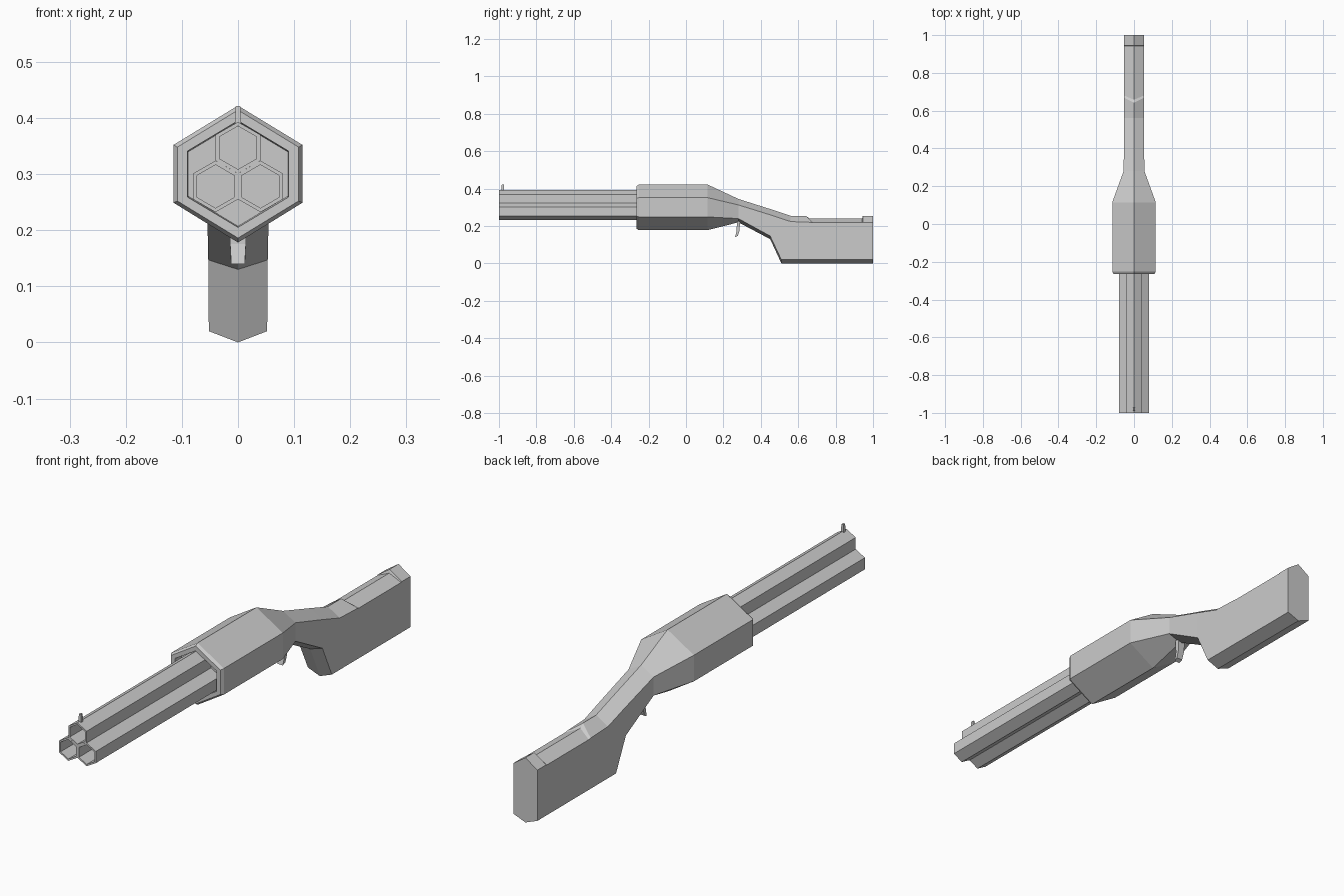
import bpy, bmesh, math

if "Cube" in bpy.data.objects:
    bpy.data.objects.remove(bpy.data.objects["Cube"])


def finish(bm, name):
    bmesh.ops.recalc_face_normals(bm, faces=bm.faces)
    me = bpy.data.meshes.new(name)
    bm.to_mesh(me)
    bm.free()
    ob = bpy.data.objects.new(name, me)
    bpy.context.collection.objects.link(ob)
    return ob


def loft(name, rings):
    """Skin a list of closed point rings and cap both ends."""
    bm = bmesh.new()
    vr = [[bm.verts.new(p) for p in r] for r in rings]
    n = len(rings[0])
    for a, b in zip(vr, vr[1:]):
        for i in range(n):
            j = (i + 1) % n
            bm.faces.new((a[i], a[j], b[j], b[i]))
    bm.faces.new(vr[0])
    bm.faces.new(vr[-1])
    return finish(bm, name)


def ring(w, top, upper, lower, bottom):
    """Mirrored six-point section; each (y, z) pair is placed on its own."""
    return [(0, *top), (w, *upper), (w, *lower), (0, *bottom), (-w, *lower), (-w, *upper)]


def flat(y, w, top, upper, lower, bottom):
    return ring(w, (y, top), (y, upper), (y, lower), (y, bottom))


# Receiver, grip and stock: one continuous body, starting in the front recess
loft("receiver_and_stock", [
    flat(-.225, .088, .393, .340, .260, .207),
    flat(-.264, .090, .395, .341, .259, .205),
    flat(-.264, .108, .414, .348, .252, .186),
    flat(-.252, .115, .422, .352, .249, .178),
    flat(.115, .115, .422, .352, .249, .178),
    flat(.28, .055, .345, .313, .240, .220),
    ring(.053, (.45, .291), (.45, .260), (.45, .147), (.45, .130)),
    ring(.052, (.56, .255), (.56, .224), (.51, .020), (.51, 0)),
    ring(.052, (.642, .255), (.668, .220), (.66, .020), (.66, 0)),
    ring(.052, (.658, .241), (.680, .218), (.68, .020), (.68, 0)),
    flat(.942, .052, .241, .218, .020, 0),
    flat(.945, .052, .255, .220, .020, 0),
    flat(1.0, .052, .255, .220, .020, 0),
])


# Three hexagonal barrels with open bores
def hexagon(cx, cz, r, y):
    return [(cx + r * math.sin(k * math.pi / 3), y, cz + r * math.cos(k * math.pi / 3))
            for k in range(6)]


for name, cx, cz in (("barrel_top", 0, .347), ("barrel_right", .04, .278),
                     ("barrel_left", -.04, .278)):
    loft(name, [hexagon(cx, cz, .0385, -.3), hexagon(cx, cz, .0385, -1),
                hexagon(cx, cz, .046, -1), hexagon(cx, cz, .046, -.22)])


# Front sight and trigger: side profiles given a thickness
def plate(name, profile):
    """profile holds (y, z, half width)."""
    return loft(name, [[(s * w, y, z) for y, z, w in profile] for s in (-1, 1)])


plate("front_sight", [(-.987, .385, .006), (-.972, .385, .006),
                      (-.974, .421, .004), (-.985, .421, .004)])
plate("trigger", [(.272, .24, .017), (.290, .24, .017), (.286, .175, .014),
                  (.277, .148, .013), (.262, .140, .012), (.271, .175, .014)])
